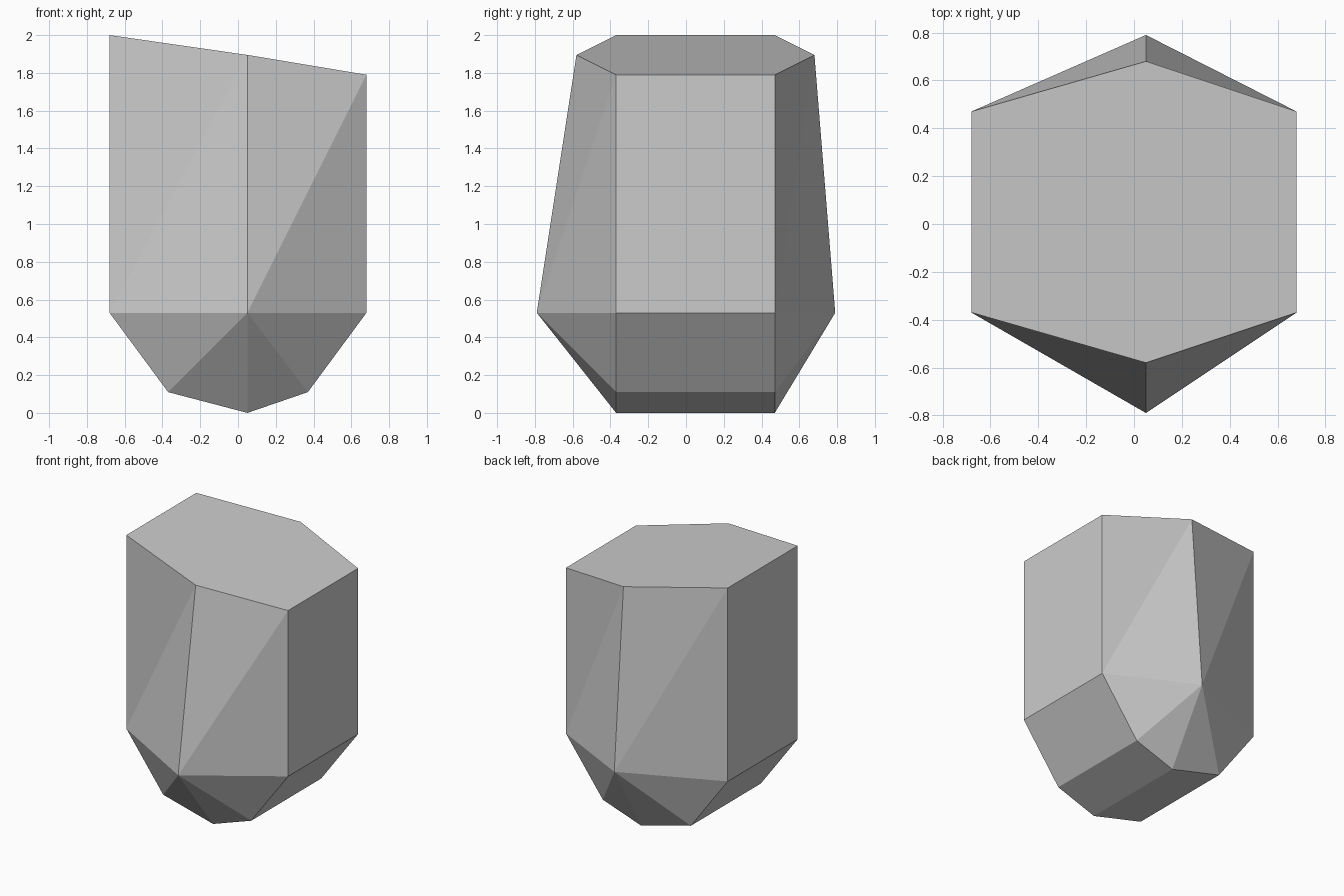
import bpy
import bmesh

cube = bpy.data.objects.get("Cube")
if cube:
    bpy.data.objects.remove(cube, do_unlink=True)

# Single stone grey
stone = bpy.data.materials.new("stone_grey")
stone.use_nodes = True
grey = (0.6, 0.6, 0.6, 1)
stone.diffuse_color = grey
stone.node_tree.nodes["Principled BSDF"].inputs["Base Color"].default_value = grey

FRONT, BACK, MID = -0.37, 0.47, 0.05
bm = bmesh.new()


def ring(half, ridge_front, ridge_back, left, ridge, right):
    """Six-sided ring, starting at the front -x corner, counter-clockwise."""
    points = [(-half, FRONT, left), (MID, ridge_front, ridge), (half, FRONT, right),
              (half, BACK, right), (MID, ridge_back, ridge), (-half, BACK, left)]
    return [bm.verts.new(p) for p in points]


top = ring(0.68, -0.58, 0.68, 2.0, 1.895, 1.79)
waist = ring(0.68, -0.79, 0.79, 0.53, 0.53, 0.53)
base = ring(0.37, FRONT, BACK, 0.11, 0.0, 0.11)

# Sloping cap and keel-shaped underside
bm.faces.new(top)
bm.faces.new([base[i] for i in (5, 4, 1, 0)])
bm.faces.new([base[i] for i in (4, 3, 2, 1)])

for i in range(6):
    j = (i + 1) % 6
    # Flat ends on the two x sides, split facets elsewhere
    if i in (2, 5):
        bm.faces.new((waist[i], waist[j], top[j], top[i]))
        bm.faces.new((base[i], base[j], waist[j], waist[i]))
        continue
    bm.faces.new((waist[i], waist[j], top[j]))
    bm.faces.new((waist[i], top[j], top[i]))
    # Lower facets fan out from the waist ridge
    if i in (0, 3):
        bm.faces.new((base[i], base[j], waist[j]))
        bm.faces.new((base[i], waist[j], waist[i]))
    else:
        bm.faces.new((base[i], base[j], waist[i]))
        bm.faces.new((base[j], waist[j], waist[i]))

bmesh.ops.recalc_face_normals(bm, faces=bm.faces)
mesh = bpy.data.meshes.new("faceted_stone")
bm.to_mesh(mesh)
bm.free()
mesh.materials.append(stone)
bpy.context.collection.objects.link(bpy.data.objects.new("faceted_stone", mesh))
